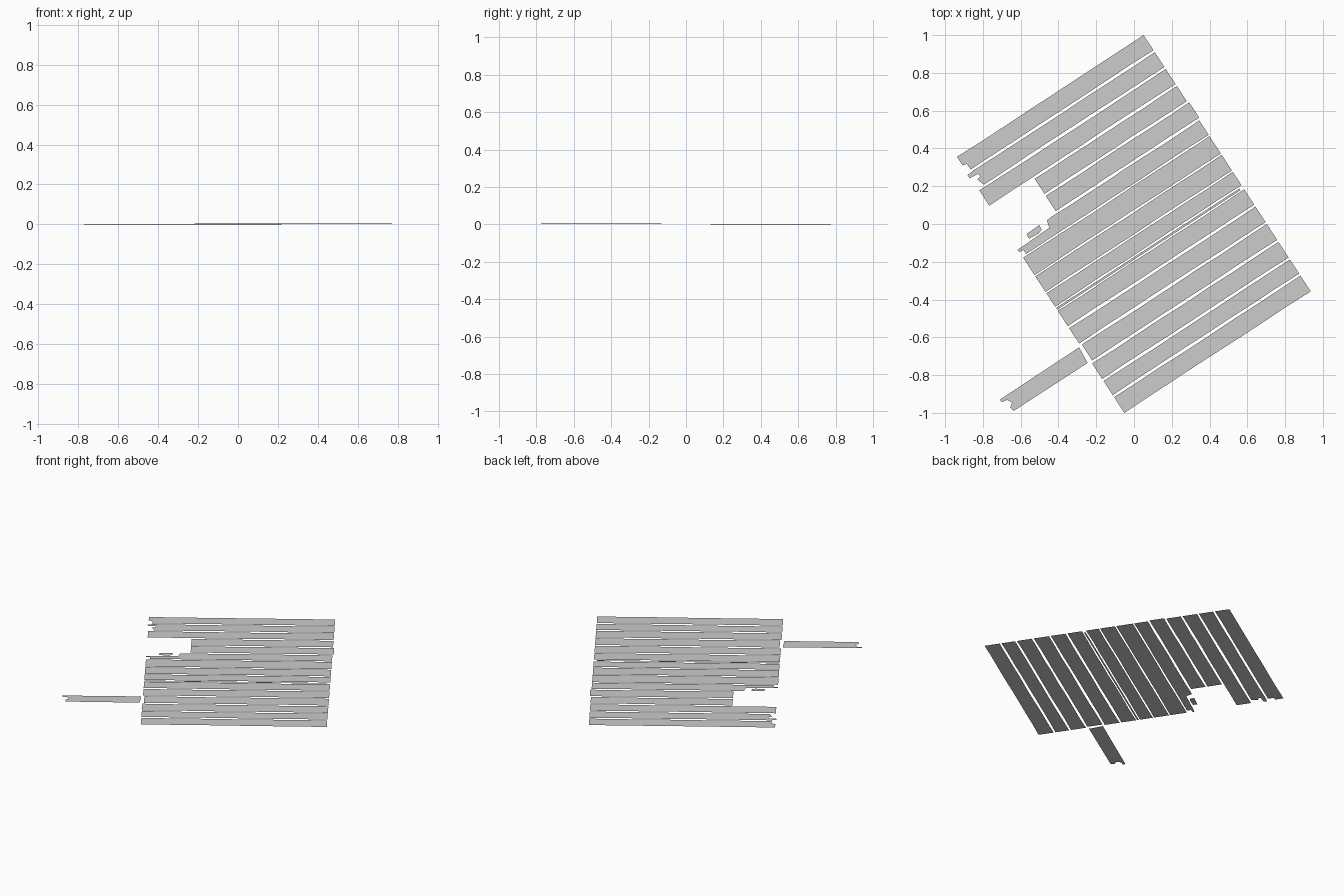
import bpy, random
from math import cos, sin, radians

if "Cube" in bpy.data.objects:
    bpy.data.objects.remove(bpy.data.objects["Cube"])

random.seed(4)
A = radians(33.1)
U, V = (cos(A), sin(A)), (sin(A), -cos(A))


def place(u, v):
    """Strip frame (u along the strips, v across them) to world, with a slight tilt."""
    z = 0.004 * (v + 0.81) / 1.62
    return (u * U[0] + v * V[0], u * U[1] + v * V[1], z)


def sheet(name, outline):
    mesh = bpy.data.meshes.new(name)
    mesh.from_pydata([place(u, v) for u, v in outline], [],
                     [list(range(len(outline)))])
    # make the sheet face upward
    mesh.update()
    if mesh.polygons[0].normal.z < 0:
        mesh.flip_normals()
    obj = bpy.data.objects.new(name, mesh)
    bpy.context.collection.objects.link(obj)
    return obj


def edge(u0, u1, v, sign):
    """Slightly wavering long side of a strip."""
    n = 8
    pts = []
    for i in range(n + 1):
        w = random.uniform(0, 0.003) if 0 < i < n else 0
        pts.append((u0 + (u1 - u0) * i / n, v + sign * w))
    return pts


# lines between neighbouring strips, and half the gap at each line
lines = [-.81, -.708, -.602, -.494, -.386, -.277, -.175, -.057,
         .05, .152, .268, .378, .491, .602, .704, .81]
half = [0, .006, .006, .006, .006, .006, .004, .004,
        .004, .013, .006, .006, .006, .006, .006, 0]

# broken left ends, listed from the upper to the lower side of the strip
left_ends = {
    0: [(-.591, -.81), (-.591, -.755), (-.567, -.750), (-.567, -.714)],
    1: [(-.555, -.702), (-.597, -.698), (-.597, -.678), (-.545, -.672),
        (-.545, -.655), (-.566, -.650), (-.552, -.608)],
    3: [(-.31, -.488), (-.31, -.392)],
    4: [(-.31, -.380), (-.31, -.283)],
    5: [(-.345, -.271), (-.376, -.268), (-.386, -.228), (-.591, -.222),
        (-.591, -.208), (-.565, -.204), (-.565, -.179)],
    11: [(-.580, .384), (-.580, .485)],
}

# main field of parallel strips
for k in range(15):
    top, bottom = lines[k] + half[k], lines[k + 1] - half[k + 1]
    end = left_ends.get(k, [(-.589, top), (-.589, bottom)])
    right = .597 if k == 4 else .589
    outline = list(end)
    outline += edge(end[-1][0], right, bottom, -1)[1:]
    outline += edge(end[0][0], right, top, 1)[:0:-1]
    sheet(f"strip_{k + 1:02d}", outline)

# narrow sliver inside the widest gap
sheet("sliver_strip", [(-.588, .147), (.57, .147), (.57, .158), (-.588, .158)])

# loose fragment beside the recess
sheet("loose_fragment", [(-.506, -.266), (-.422, -.269), (-.427, -.240),
                         (-.450, -.234), (-.508, -.238)])

# outlying strip with a notched end
sheet("outlying_strip", [(-.600, .388), (-.607, .482), (-1.075, .481),
                         (-1.080, .455), (-1.057, .440), (-1.072, .412),
                         (-1.102, .408), (-1.102, .391)])
